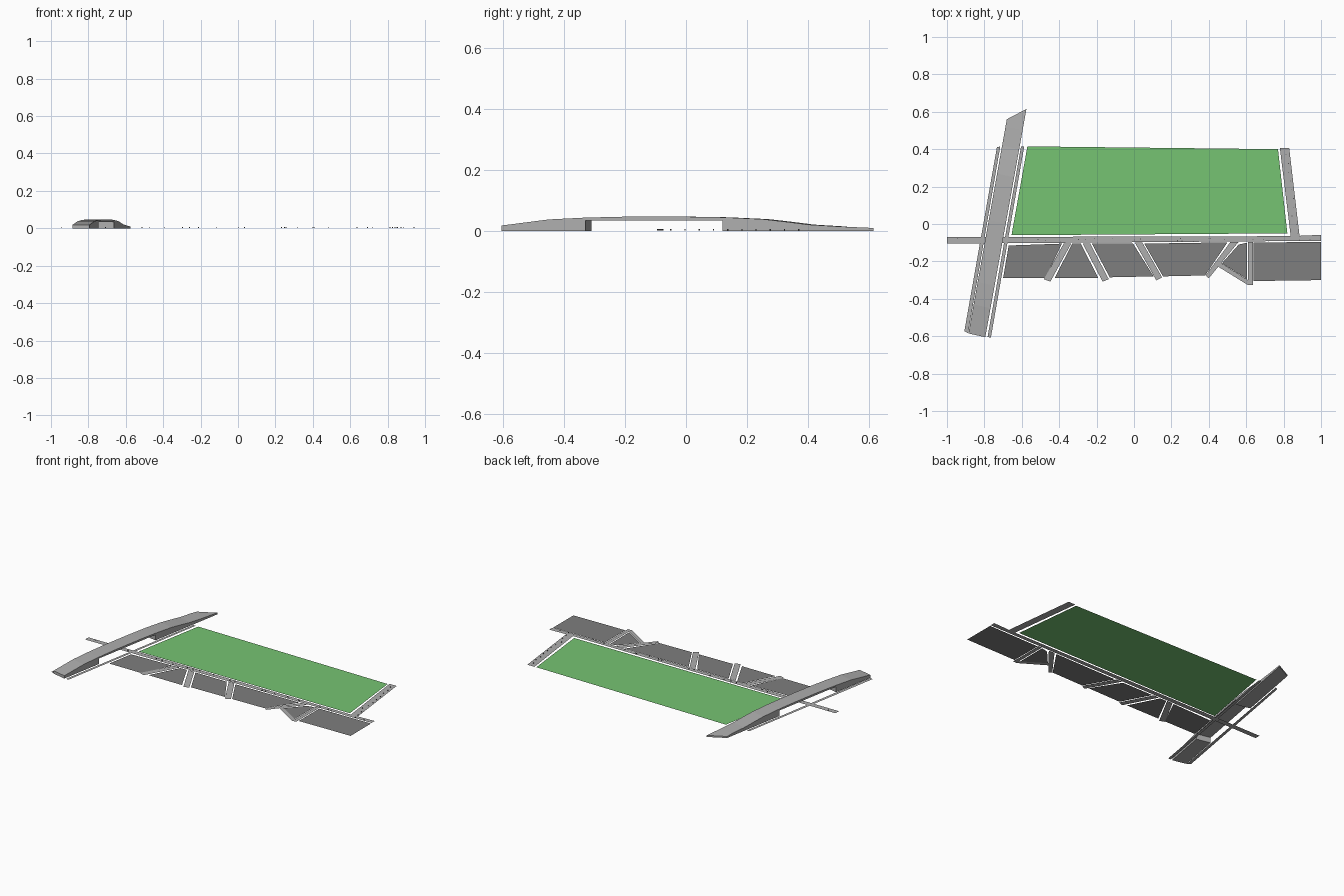
import bpy, bmesh, random

if "Cube" in bpy.data.objects:
    bpy.data.objects.remove(bpy.data.objects["Cube"])

random.seed(3)


def material(name, rgb):
    m = bpy.data.materials.new(name)
    m.diffuse_color = (*rgb, 1)
    m.use_nodes = True
    m.node_tree.nodes["Principled BSDF"].inputs["Base Color"].default_value = m.diffuse_color
    return m


ROAD = material("road light grey", (0.42, 0.42, 0.42))
PLOT = material("plot dark grey", (0.21, 0.21, 0.21))
GRASS = material("grass green", (0.18, 0.55, 0.17))
STUD = material("stud charcoal", (0.08, 0.08, 0.08))


def finish(bm, name, mat):
    mesh = bpy.data.meshes.new(name)
    bm.to_mesh(mesh)
    bm.free()
    mesh.materials.append(mat)
    ob = bpy.data.objects.new(name, mesh)
    bpy.context.collection.objects.link(ob)
    return ob


def plate(name, points, mat, z=0.0):
    """Flat ground sheet facing up."""
    bm = bmesh.new()
    f = bm.faces.new([bm.verts.new((x, y, z)) for x, y in points])
    f.normal_update()
    if f.normal.z < 0:
        f.normal_flip()
    return finish(bm, name, mat)


# Green field
plate("field", [(-.57, .415), (.77, .40), (.82, -.05), (-.655, -.06)], GRASS)

# Dark plots along the south side
plots = [
    [(-.67, -.115), (-.385, -.105), (-.475, -.29), (-.70, -.29)],
    [(-.33, -.105), (-.285, -.105), (-.19, -.29), (-.425, -.29)],
    [(-.225, -.105), (-.005, -.105), (.105, -.28), (-.13, -.285)],
    [(.055, -.105), (.50, -.098), (.38, -.275), (.155, -.28)],
    [(.56, -.11), (.605, -.10), (.605, -.295), (.47, -.21)],
    [(.64, -.10), (1.0, -.095), (1.0, -.30), (.64, -.305)],
]
for i, p in enumerate(plots):
    plate(f"plot_{i + 1}", p, PLOT)

# Main road, east road and the two strips beside the overpass
plate("main_road", [(-1, -.07), (.84, -.065), (1, -.058), (1, -.09), (-1, -.105)], ROAD, .002)
plate("east_road", [(.78, .405), (.83, .405), (.885, -.063), (.838, -.066)], ROAD, .002)
plate("west_strip", [(-.733, .41), (-.715, .415), (-.887, -.583), (-.907, -.573)], ROAD, .001)
plate("inner_strip", [(-.604, .415), (-.587, .415), (-.765, -.607), (-.783, -.604)], ROAD, .001)

# Short side streets between the plots
streets = [
    [(-.375, -.103), (-.335, -.103), (-.447, -.308), (-.482, -.295)],
    [(-.275, -.103), (-.235, -.103), (-.135, -.295), (-.168, -.308)],
    [(.005, -.10), (.045, -.10), (.15, -.285), (.12, -.302)],
    [(.515, -.097), (.558, -.097), (.40, -.29), (.382, -.275)],
    [(.445, -.225), (.463, -.207), (.625, -.31), (.61, -.327)],
    [(.61, -.095), (.635, -.095), (.635, -.325), (.61, -.325)],
]
for i, p in enumerate(streets):
    plate(f"side_street_{i + 1}", p, ROAD, .001)

# Overpass: one side profile (y, z) swept across the slanted deck
profile = [(-.605, 0), (-.33, 0), (-.33, .035), (.12, .035), (.12, 0), (.615, 0),
           (.615, .010), (.5, .015), (.4, .021), (.33, .03), (.25, .039), (.12, .045),
           (0, .047), (-.2, .047), (-.33, .044), (-.45, .038), (-.605, .018)]


def deck_point(y, z, left):
    if not left:
        t = (y + .605) / 1.22
        return (-.795 + .22 * t, y, z)
    ly = .56 if y > .6 else min(y + .02, .55)
    t = (ly + .585) / 1.145
    return (-.885 + .205 * t, ly, z)


bm = bmesh.new()
right = [bm.verts.new(deck_point(y, z, False)) for y, z in profile]
left = [bm.verts.new(deck_point(y, z, True)) for y, z in profile]
bm.faces.new(right)
bm.faces.new(left[::-1])
n = len(profile)
for i in range(n):
    j = (i + 1) % n
    bm.faces.new((right[j], right[i], left[i], left[j]))
bmesh.ops.recalc_face_normals(bm, faces=bm.faces)
finish(bm, "overpass", ROAD)

# Tiny studs scattered along the main and east roads
bm = bmesh.new()
spots = [(random.uniform(-.97, .95), random.uniform(-.093, -.075)) for _ in range(24)]
spots += [(.81 + .055 * k / 9 + random.uniform(-.012, .012), .37 - .42 * k / 9) for k in range(10)]
for x, y in spots:
    r = bmesh.ops.create_cube(bm, size=.004)
    bmesh.ops.translate(bm, verts=r["verts"], vec=(x, y, .004))
finish(bm, "road_studs", STUD)
